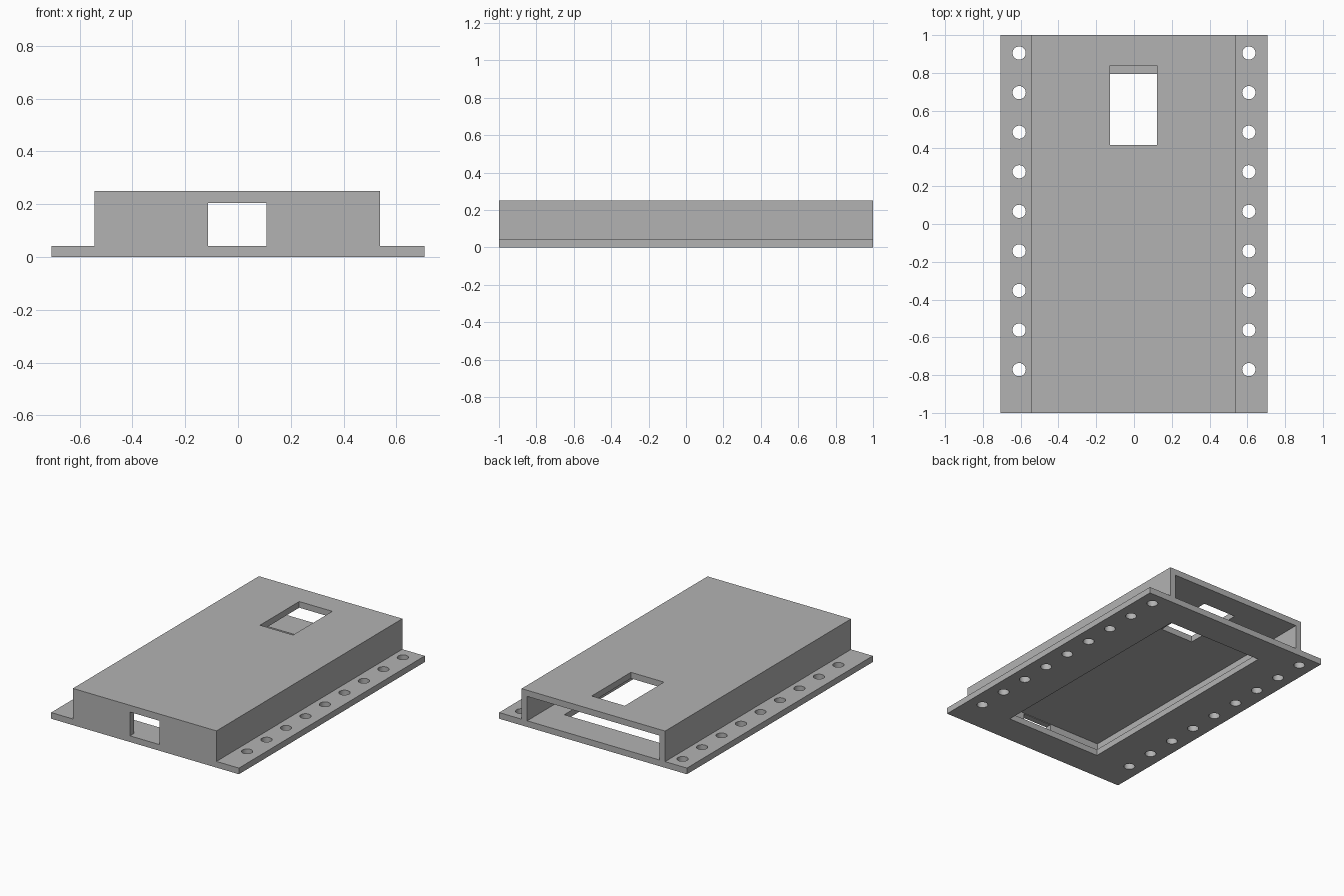
import bpy
from mathutils import Matrix

if "Cube" in bpy.data.objects:
    bpy.data.objects.remove(bpy.data.objects["Cube"], do_unlink=True)

GREY = (0.448, 0.448, 0.448, 1)
grey = bpy.data.materials.new("plain grey")
grey.use_nodes = True
grey.diffuse_color = GREY
grey.node_tree.nodes["Principled BSDF"].inputs["Base Color"].default_value = GREY

PLATE_X, PLATE_Z = 0.707, 0.042      # plate half width and thickness
LEFT, RIGHT, TOP = 0.538, -0.543, 0.25
WALL = 0.042
HOLE_X, HOLE_R, HOLE_STEP = 0.608, 0.035, 0.2095


def box(name, x, y, z):
    """Box spanning the given (low, high) ranges."""
    size = [b - a for a, b in (x, y, z)]
    mid = [(a + b) / 2 for a, b in (x, y, z)]
    bpy.ops.mesh.primitive_cube_add(size=1)
    ob = bpy.context.object
    ob.name = name
    ob.data.transform(Matrix.Translation(mid) @ Matrix.Diagonal((*size, 1)))
    ob.data.materials.append(grey)
    return ob


def peg(x, y):
    """Cylinder used to drill one screw hole."""
    bpy.ops.mesh.primitive_cylinder_add(vertices=32, radius=HOLE_R, depth=0.3, location=(x, y, 0))
    ob = bpy.context.object
    ob.data.materials.append(grey)
    return ob


def carve(ob, cutters):
    """Subtract every cutter, bake the result and remove the cutters."""
    for cutter in cutters:
        cutter.hide_render = True
        mod = ob.modifiers.new("cut", "BOOLEAN")
        mod.operation = "DIFFERENCE"
        mod.solver = "EXACT"
        mod.object = cutter
    graph = bpy.context.evaluated_depsgraph_get()
    mesh = bpy.data.meshes.new_from_object(ob.evaluated_get(graph))
    ob.modifiers.clear()
    ob.data = mesh
    for cutter in cutters:
        bpy.data.objects.remove(cutter, do_unlink=True)
    bpy.ops.object.select_all(action="DESELECT")
    ob.select_set(True)
    bpy.context.view_layer.objects.active = ob
    bpy.ops.object.shade_smooth_by_angle()


# Flanged base plate with a large floor opening and two rows of screw holes
plate = box("base_plate", (-PLATE_X, PLATE_X), (-1, 1), (0, PLATE_Z))
cuts = [box("floor_cut", (-0.36, 0.36), (-0.795, 0.795), (-0.1, 0.1))]
for side in (-1, 1):
    cuts += [peg(side * HOLE_X, 0.905 - i * HOLE_STEP) for i in range(9)]
carve(plate, cuts)

# Hollow cover, open at the back, with a front window and a top hatch
cover = box("cover", (RIGHT, LEFT), (-1, 1), (PLATE_Z, TOP))
carve(cover, [
    box("cavity_cut", (RIGHT + WALL, LEFT - WALL), (-1 + WALL, 1.1), (-0.1, TOP - WALL)),
    box("window_cut", (-0.113, 0.108), (-1.1, -0.9), (-0.1, 0.204)),
    box("hatch_cut", (-0.127, 0.122), (0.418, 0.84), (0.15, 0.4)),
])
